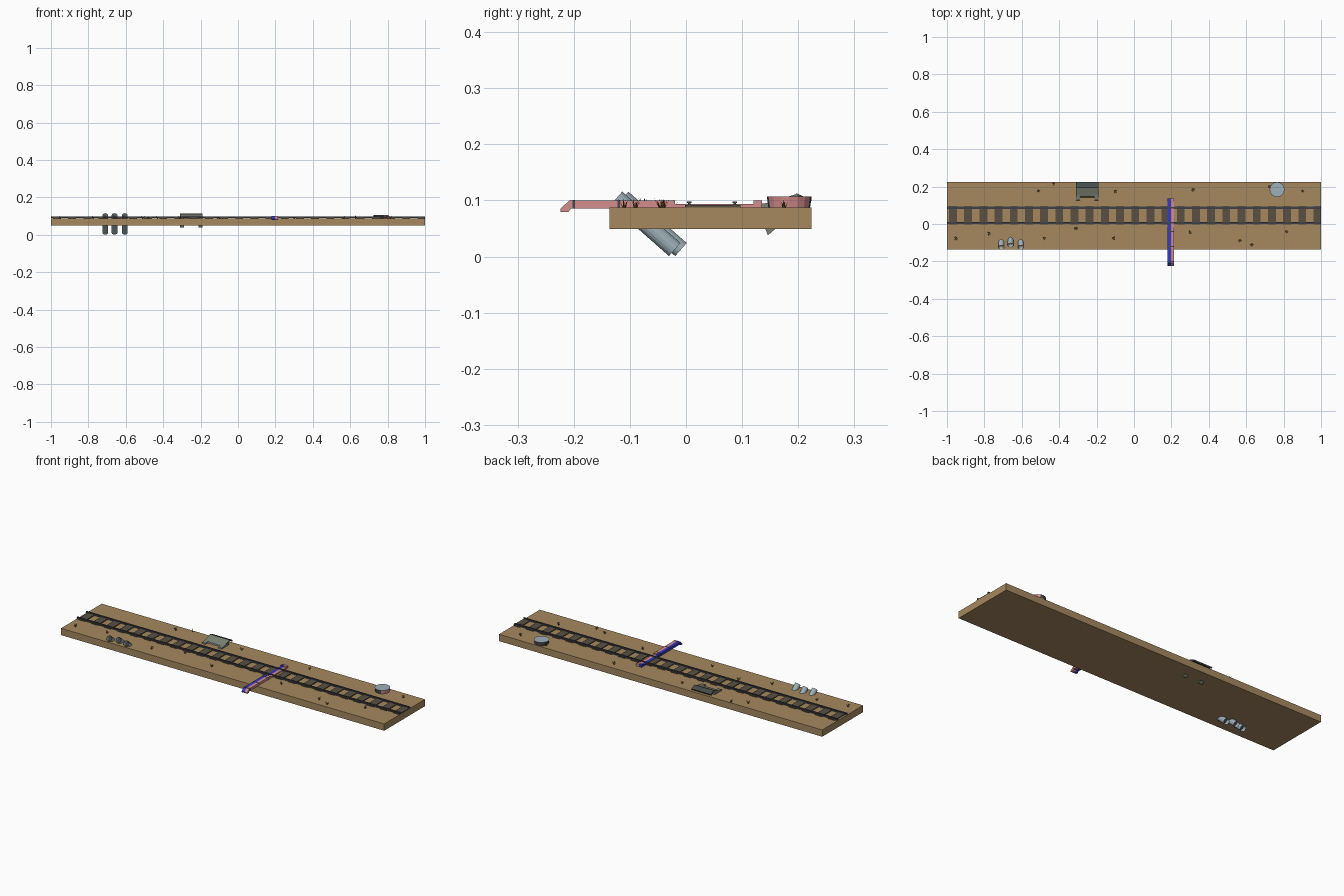
import bpy, bmesh, math, random
from mathutils import Vector, Matrix

if "Cube" in bpy.data.objects:
    bpy.data.objects.remove(bpy.data.objects["Cube"])

random.seed(4)


def mat(name, rgb):
    m = bpy.data.materials.new(name)
    m.diffuse_color = (*rgb, 1)
    m.use_nodes = True
    m.node_tree.nodes["Principled BSDF"].inputs["Base Color"].default_value = m.diffuse_color
    return m


EARTH = mat("earth tan", (0.38, 0.25, 0.115))
WOOD = mat("sleeper brown", (0.10, 0.08, 0.055))
IRON = mat("rail grey", (0.055, 0.055, 0.065))
STEEL = mat("pale steel", (0.34, 0.43, 0.48))
BLUE = mat("blue paint", (0.04, 0.04, 0.55))
PINK = mat("faded pink", (0.66, 0.27, 0.27))
GREEN = mat("weathered green grey", (0.20, 0.22, 0.17))
DARK = mat("dark grey", (0.06, 0.07, 0.07))
GRASS = mat("dry grass", (0.22, 0.11, 0.025))


def finish(name, bm, *mats):
    bmesh.ops.recalc_face_normals(bm, faces=bm.faces)
    me = bpy.data.meshes.new(name)
    bm.to_mesh(me)
    bm.free()
    for m in mats:
        me.materials.append(m)
    ob = bpy.data.objects.new(name, me)
    bpy.context.collection.objects.link(ob)
    return ob


def add_prism(bm, x0, x1, yz):
    """Extrude a y-z outline from x0 to x1."""
    a = [bm.verts.new((x0, y, z)) for y, z in yz]
    b = [bm.verts.new((x1, y, z)) for y, z in yz]
    faces = [bm.faces.new(a), bm.faces.new(b[::-1])]
    n = len(yz)
    for i in range(n):
        j = (i + 1) % n
        faces.append(bm.faces.new((a[i], b[i], b[j], a[j])))
    return faces


def prism(name, x0, x1, yz, m):
    bm = bmesh.new()
    add_prism(bm, x0, x1, yz)
    return finish(name, bm, m)


def rect(y0, y1, z0, z1):
    return [(y0, z0), (y1, z0), (y1, z1), (y0, z1)]


# Ground slab
TOP = 0.087
prism("ground", -1, 1, rect(-0.136, 0.224, 0.049, TOP), EARTH)

# Sleepers
bm = bmesh.new()
for i in range(25):
    x = -0.968 + i * 0.0812
    add_prism(bm, x - 0.021, min(x + 0.021, 1), rect(-0.002, 0.097, 0.085, 0.0915))
finish("sleepers", bm, WOOD)

# Rails with foot, web and head
half = [(0.006, 0.0895), (0.006, 0.0915), (0.002, 0.0925), (0.002, 0.095), (0.004, 0.0955), (0.004, 0.098)]
for name, y in (("front_rail", 0.006), ("back_rail", 0.087)):
    prism(name, -1, 1, [(y + d, z) for d, z in half] + [(y - d, z) for d, z in half[::-1]], IRON)


# Leaning pipes sunk through the ground
def pipe(name, x, top, bottom, r):
    a, b = Vector((x, *top)), Vector((x, *bottom))
    bm = bmesh.new()
    bmesh.ops.create_cone(bm, cap_ends=True, segments=16, radius1=r, radius2=r, depth=(a - b).length)
    caps = [f for f in bm.faces if len(f.verts) > 4]
    bmesh.ops.inset_individual(bm, faces=caps, thickness=r * 0.2)
    for f in caps:
        f.material_index = 1
        bmesh.ops.translate(bm, verts=f.verts, vec=-f.normal * 0.02)
    rot = (a - b).to_track_quat('Z', 'Y').to_matrix().to_4x4()
    bm.transform(Matrix.Translation((a + b) / 2) @ rot)
    finish(name, bm, STEEL, DARK)


for i, (x, dy) in enumerate(((-0.71, 0), (-0.66, 0.011), (-0.605, 0))):
    pipe(f"pipe_{i + 1}", x, (-0.124 + dy, 0.104), (-0.02 + dy, 0.0125), 0.0155)

# Fallen barrier: blue half and pink half, low where it crosses the track
for side, x0, x1, m in (("blue", 0.180, 0.197, BLUE), ("pink", 0.197, 0.214, PINK)):
    prism(f"{side}_barrier_beam", x0, x1, rect(-0.208, -0.02, 0.086, 0.1), m)
    prism(f"{side}_barrier_tip", x0, x1,
          [(-0.224, 0.079), (-0.21, 0.079), (-0.203, 0.088), (-0.203, 0.1), (-0.208, 0.1), (-0.224, 0.085)], m)
    prism(f"{side}_barrier_strip", x0, x1, rect(-0.02, 0.125, 0.086, 0.0935), m)
    prism(f"{side}_barrier_end", x0, x1, rect(0.12, 0.135, 0.086, 0.1), m)
bm = bmesh.new()
for y in (-0.2, -0.12, -0.04):
    add_prism(bm, 0.179, 0.215, rect(y - 0.002, y + 0.002, 0.0855, 0.1008))
finish("barrier_bands", bm, DARK)

# Tipped bench: tilted seat, dark back and two side legs through the ground
prism("bench_seat", -0.31, -0.19, [(0.143, 0.088), (0.146, 0.094), (0.198, 0.112), (0.2, 0.105), (0.17, 0.088)], GREEN)
prism("bench_back", -0.31, -0.19, [(0.196, 0.105), (0.196, 0.113), (0.224, 0.101), (0.221, 0.094)], DARK)
for name, x in (("left_bench_leg", -0.30), ("right_bench_leg", -0.20)):
    prism(name, x - 0.011, x + 0.011,
          [(0.146, 0.038), (0.125, 0.088), (0.128, 0.093), (0.155, 0.097), (0.19, 0.1), (0.19, 0.075)], GREEN)

# Round lid, pink on the side facing along the track
bm = bmesh.new()
bmesh.ops.create_cone(bm, cap_ends=True, segments=16, radius1=0.037, radius2=0.04, depth=0.021)
bm.transform(Matrix.Translation((0.765, 0.184, 0.0965)))
bm.normal_update()
for f in bm.faces:
    if abs(f.normal.z) < 0.5:
        f.material_index = 2 if f.normal.x > 0.3 else 1
finish("round_lid", bm, STEEL, DARK, PINK)

# Dry grass tufts made of thin blades
spots = [(-0.43, 0.215), (-0.51, 0.178), (-0.1, 0.175), (0.315, 0.185), (0.9, 0.175), (0.725, 0.2),
         (-0.775, -0.05), (-0.95, -0.077), (-0.48, -0.077), (-0.31, -0.022), (-0.11, -0.077),
         (0.3, -0.045), (0.565, -0.09), (0.63, -0.11), (0.815, -0.04)]
bm = bmesh.new()
for x, y in spots:
    for k in range(7):
        a = k * math.tau / 7 + random.uniform(-0.3, 0.3)
        d = Vector((math.cos(a), math.sin(a), 0))
        s = Vector((-d.y, d.x, 0)) * 0.002
        root = Vector((x, y, TOP - 0.001)) + d * 0.002
        tip = root + d * random.uniform(0.004, 0.011) + Vector((0, 0, random.uniform(0.012, 0.019)))
        bm.faces.new([bm.verts.new(p) for p in (root - s, root + s, tip)])
finish("grass_tufts", bm, GRASS)
